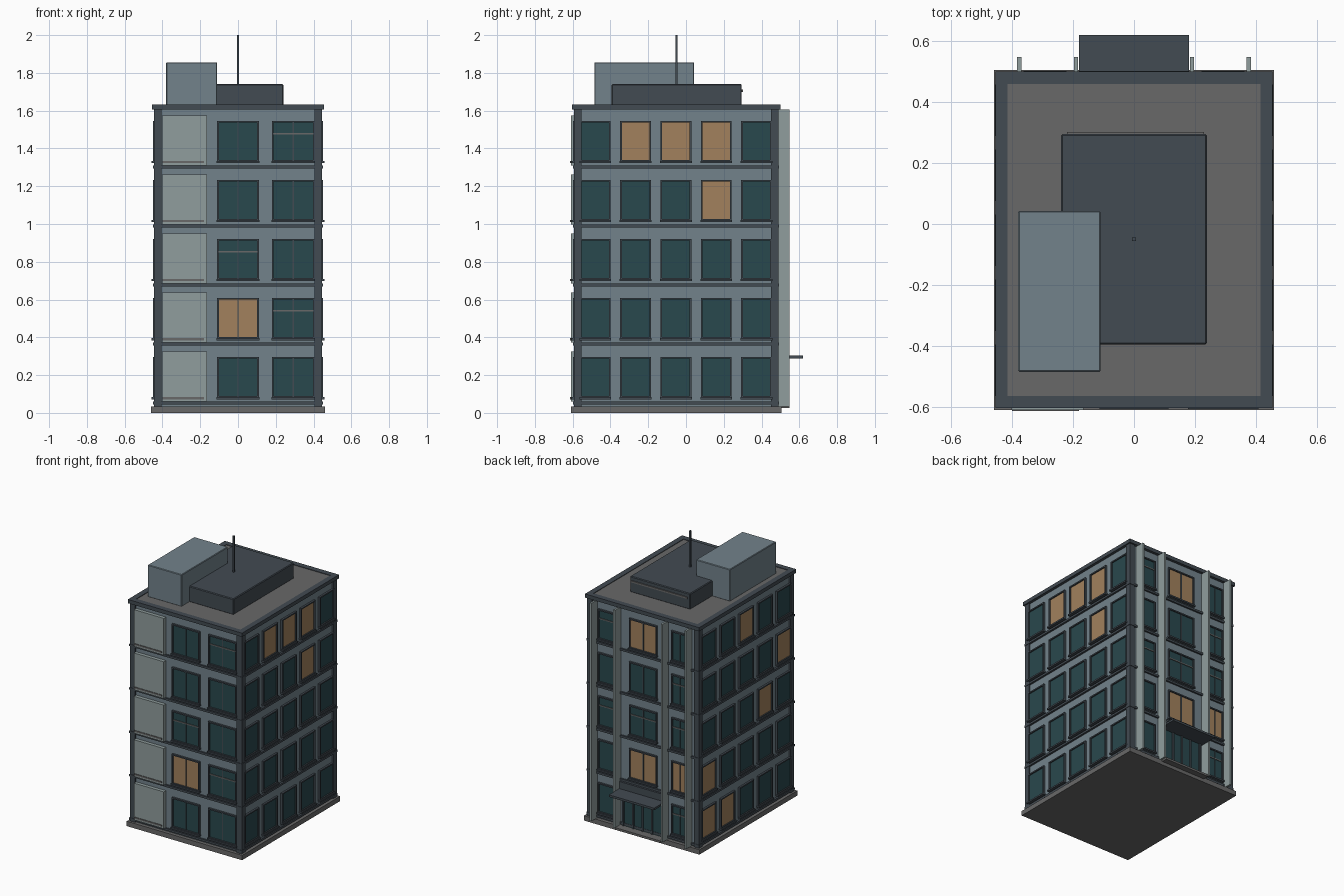
import bpy, bmesh
from mathutils import Matrix, Vector

if "Cube" in bpy.data.objects:
    bpy.data.objects.remove(bpy.data.objects["Cube"])

def mat(name, r, g, b):
    m = bpy.data.materials.new(name)
    m.diffuse_color = (r, g, b, 1)
    m.use_nodes = True
    m.node_tree.nodes["Principled BSDF"].inputs["Base Color"].default_value = m.diffuse_color
    return m

WALL = mat("wall_blue_grey", 0.17, 0.225, 0.26)
DARK = mat("dark_trim", 0.055, 0.07, 0.085)
GLASS = mat("teal_glass", 0.022, 0.065, 0.075)
LIT = mat("lit_glass", 0.36, 0.22, 0.11)
PALE = mat("pale_panel", 0.28, 0.34, 0.34)
STONE = mat("roof_grey", 0.14, 0.14, 0.14)

def build(name, boxes, material, bevel=0):
    """One object from (x0, x1, y0, y1, z0, z1) boxes."""
    bm = bmesh.new()
    for x0, x1, y0, y1, z0, z1 in boxes:
        m = Matrix.Translation(((x0 + x1) / 2, (y0 + y1) / 2, (z0 + z1) / 2))
        bmesh.ops.create_cube(bm, size=1, matrix=m @ Matrix.Diagonal((abs(x1 - x0), abs(y1 - y0), z1 - z0, 1)))
    me = bpy.data.meshes.new(name)
    bm.to_mesh(me)
    bm.free()
    me.materials.append(material)
    ob = bpy.data.objects.new(name, me)
    bpy.context.collection.objects.link(ob)
    if bevel:
        b = ob.modifiers.new("edge", 'BEVEL')
        b.width = bevel
        b.segments = 1
    return ob

def ring(x, y0, y1, w, z0, z1):
    """Four boxes forming a rectangular band around the building."""
    return [(-x, x, y0, y0 + w, z0, z1), (-x, x, y1 - w, y1, z0, z1),
            (-x, -x + w, y0 + w, y1 - w, z0, z1), (x - w, x, y0 + w, y1 - w, z0, z1)]

X, YF, YB = 0.435, -0.585, 0.48      # wall planes
FLOOR = 0.3125                       # storey height

# Main masses
build("plinth", [(-0.46, 0.46, -0.61, 0.505, 0, 0.035)], STONE)
build("walls", [(-X, X, YF, YB, 0.035, 1.61)], WALL)
build("corner_pillars", [(sx * 0.405, sx * 0.446, y, y + 0.04, 0.035, 1.61)
                         for sx in (-1, 1) for y in (-0.594, 0.449)], DARK)
bands = []
for f in range(5):
    z = 0.045 + FLOOR * f
    bands += ring(0.449, -0.597, 0.492, 0.03, z, z + 0.015)
build("floor_bands", bands, DARK)

# Roof
build("roof_coping", ring(0.455, -0.604, 0.5, 0.04, 1.605, 1.632), DARK)
build("roof_deck", [(-0.42, 0.42, -0.565, 0.465, 1.605, 1.628)], STONE)
build("plant_room", [(-0.24, 0.24, -0.395, 0.295, 1.625, 1.74)], DARK, 0.005)
build("plant_room_vent", [(-0.22, 0.23, 0.29, 0.302, 1.70, 1.712)], STONE)
build("stair_house", [(-0.38, -0.11, -0.485, 0.043, 1.625, 1.856)], WALL, 0.004)
build("antenna", [(-0.006, 0.006, -0.056, -0.044, 1.73, 2.0)], DARK)

# Windows: collected per part, given in wall coordinates (u along wall, depth outwards)
frames, sills, dark_panes, lit_panes, transoms = [], [], [], [], []

def place(side, u0, u1, d0, d1, z0, z1):
    if side == 'front':
        return (u0, u1, YF - d1, YF - d0, z0, z1)
    if side == 'back':
        return (u0, u1, YB + d0, YB + d1, z0, z1)
    if side == 'right':
        return (X + d0, X + d1, u0, u1, z0, z1)
    return (-X - d1, -X - d0, u0, u1, z0, z1)

def window(side, f, u0, u1, lit=False, mullion=False, transom=False):
    z0, z1, t = 0.08 + FLOOR * f, 0.296 + FLOOR * f, 0.009
    def add(target, *a):
        target.append(place(side, *a))
    add(lit_panes if lit else dark_panes, u0 + t, u1 - t, -0.01, 0.005, z0 + t, z1 - t)
    for a, b in ((u0, u0 + t), (u1 - t, u1)):
        add(frames, a, b, -0.01, 0.014, z0, z1)
    for a, b in ((z0, z0 + t), (z1 - t, z1)):
        add(frames, u0 + t, u1 - t, -0.01, 0.014, a, b)
    if mullion:
        m = (u0 + u1) / 2
        add(frames, m - 0.003, m + 0.003, 0, 0.009, z0 + t, z1 - t)
    if transom:
        add(transoms, u0 + t, u1 - t, 0, 0.010, z1 - 0.071, z1 - 0.063)
    add(sills, u0 - 0.003, u1 + 0.003, 0, 0.022, z0 - 0.008, z0 + 0.003)

lit_right = {(4, 1), (4, 2), (4, 3), (3, 3)}
lit_left = {(4, 2), (3, 0), (2, 1), (1, 4), (0, 4), (0, 3)}
panels, ledges = [], []
for f in range(5):
    # Long sides
    for c in range(5):
        u = -0.562 + 0.2135 * c
        window('right', f, u, u + 0.163, (f, c) in lit_right)
        window('left', f, u, u + 0.163, (f, c) in lit_left)
    # Front
    window('front', f, -0.11, 0.11, f == 1, True, f == 2)
    window('front', f, 0.18, 0.405, False, True, f in (1, 4))
    z = FLOOR * f
    panels.append((-0.402, -0.165, -0.61, YF, 0.06 + z, 0.325 + z))
    ledges.append((-0.40, -0.18, -0.614, -0.6, 0.072 + z, 0.083 + z))
    # Back
    if f:
        window('back', f, -0.11, 0.11, f in (1, 4), True, f == 2)
    window('back', f, 0.225, 0.36, False, False, f in (2, 4))
    window('back', f, -0.36, -0.225, f == 1, True, f in (0, 2, 3))

build("window_frames", frames, DARK)
build("window_sills", sills, DARK)
build("dark_panes", dark_panes, GLASS)
build("lit_panes", lit_panes, LIT)
build("window_transoms", transoms, STONE)
build("front_bay_panels", panels, PALE)
build("bay_ledges", ledges, STONE)

# Rear entrance and pilasters
build("rear_pilasters", [(x - 0.007, x + 0.007, YB, 0.548, 0.035, 1.605)
                         for x in (-0.377, -0.19, 0.19, 0.377)], PALE)
build("entrance_step", [(-0.18, 0.18, YB, 0.548, 0.025, 0.04)], STONE)
build("entrance_glass", [(-0.155, 0.155, YB, 0.49, 0.04, 0.29)], GLASS)
build("entrance_frame", [(x - 0.006, x + 0.006, YB, 0.498, 0.04, 0.29)
                         for x in (-0.155, -0.075, 0, 0.075, 0.155)], DARK)
build("entrance_canopy", [(-0.18, 0.18, YB, 0.62, 0.289, 0.304)], DARK)
build("canopy_fascia", [(-0.18, 0.18, YB, 0.502, 0.304, 0.355)], DARK)
